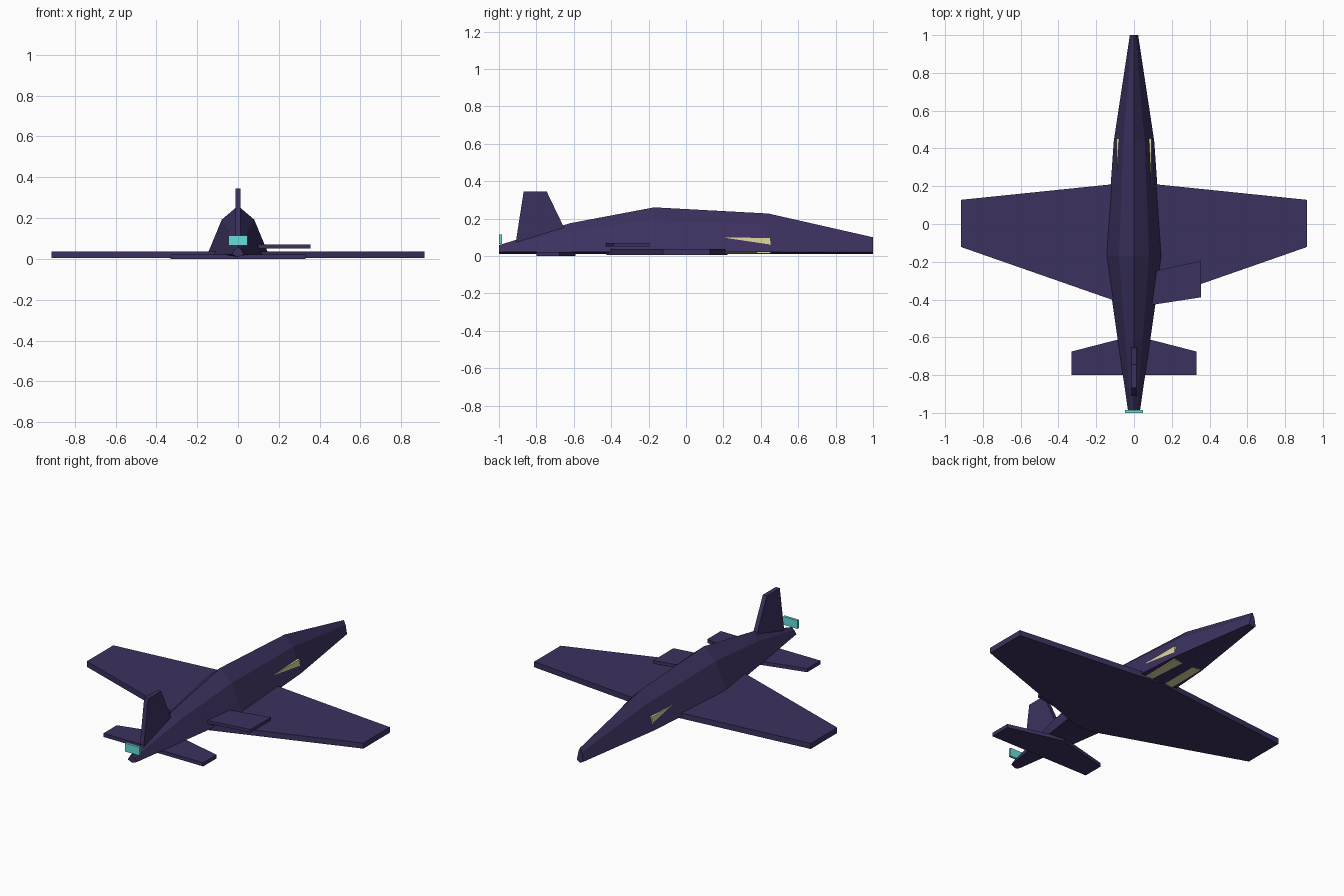
import bpy, bmesh

if "Cube" in bpy.data.objects:
    bpy.data.objects.remove(bpy.data.objects["Cube"])


def material(name, rgb):
    m = bpy.data.materials.new(name)
    m.diffuse_color = (*rgb, 1)
    m.use_nodes = True
    m.node_tree.nodes["Principled BSDF"].inputs["Base Color"].default_value = m.diffuse_color
    return m


HULL = material("dark_purple", (0.046, 0.031, 0.115))
GLASS = material("pale_yellow", (0.75, 0.69, 0.36))
GLOW = material("cyan", (0.14, 0.72, 0.70))


def loft(name, rings, mat):
    """Skin a list of matching closed rings and cap both ends."""
    bm = bmesh.new()
    vs = [[bm.verts.new(p) for p in r] for r in rings]
    n = len(vs[0])
    for a, b in zip(vs, vs[1:]):
        for i in range(n):
            j = (i + 1) % n
            bm.faces.new((a[i], a[j], b[j], b[i]))
    bm.faces.new(vs[0])
    bm.faces.new(vs[-1])
    bmesh.ops.recalc_face_normals(bm, faces=bm.faces)
    mesh = bpy.data.meshes.new(name)
    bm.to_mesh(mesh)
    bm.free()
    mesh.materials.append(mat)
    obj = bpy.data.objects.new(name, mesh)
    bpy.context.collection.objects.link(obj)
    return obj


def slab(name, outline, z0, z1, mat=HULL):
    """Flat plate with an xy outline."""
    return loft(name, [[(x, y, z) for x, y in outline] for z in (z0, z1)], mat)


def mirrored(half):
    return half + [(-x, y) for x, y in reversed(half)]


def box(name, x, y0, y1, z0, z1, mat):
    return slab(name, mirrored([(x, y0), (x, y1)]), z0, z1, mat)


# Fuselage: faceted six-point section (y, half width, top height)
def section(y, w, top):
    shoulder = 0.01 + (top - 0.01) * 0.73
    return [(0, y, top), (w * 0.53, y, shoulder), (w, y, 0.022),
            (0, y, 0.01), (-w, y, 0.022), (-w * 0.53, y, shoulder)]


stations = [(-1, 0.03, 0.058), (-0.62, 0.085, 0.175), (-0.17, 0.15, 0.26),
            (0.44, 0.107, 0.227), (1, 0.022, 0.10)]
loft("fuselage", [section(*s) for s in stations], HULL)

# Main wing and tailplane
slab("main_wing", mirrored([(0, 0.222), (0.915, 0.128), (0.915, -0.122), (0, -0.44)][1:3]
                           + [(0.05, -0.424)])[:3]
     + [(-0.05, -0.424), (-0.915, -0.122), (-0.915, 0.128), (0, 0.222)], 0.004, 0.037)
slab("tailplane", [(0, -0.59), (0.33, -0.675), (0.33, -0.8),
                   (-0.33, -0.8), (-0.33, -0.675)], 0, 0.022)

# Single side panel on the right
slab("side_panel", [(0.05, -0.262), (0.355, -0.195), (0.355, -0.388), (0.05, -0.435)],
     0.052, 0.07)

# Tail fin
fin = [(-0.912, 0.06), (-0.868, 0.345), (-0.745, 0.345), (-0.608, 0.06)]
loft("tail_fin", [[(x, y, z) for y, z in fin] for x in (-0.013, 0.013)], HULL)

# Window block showing through the hull sides and belly, and rear light
box("window_block", 0.093, 0.21, 0.452, 0.014, 0.10, GLASS)
box("rear_light", 0.047, -1, -0.985, 0.065, 0.115, GLOW)
